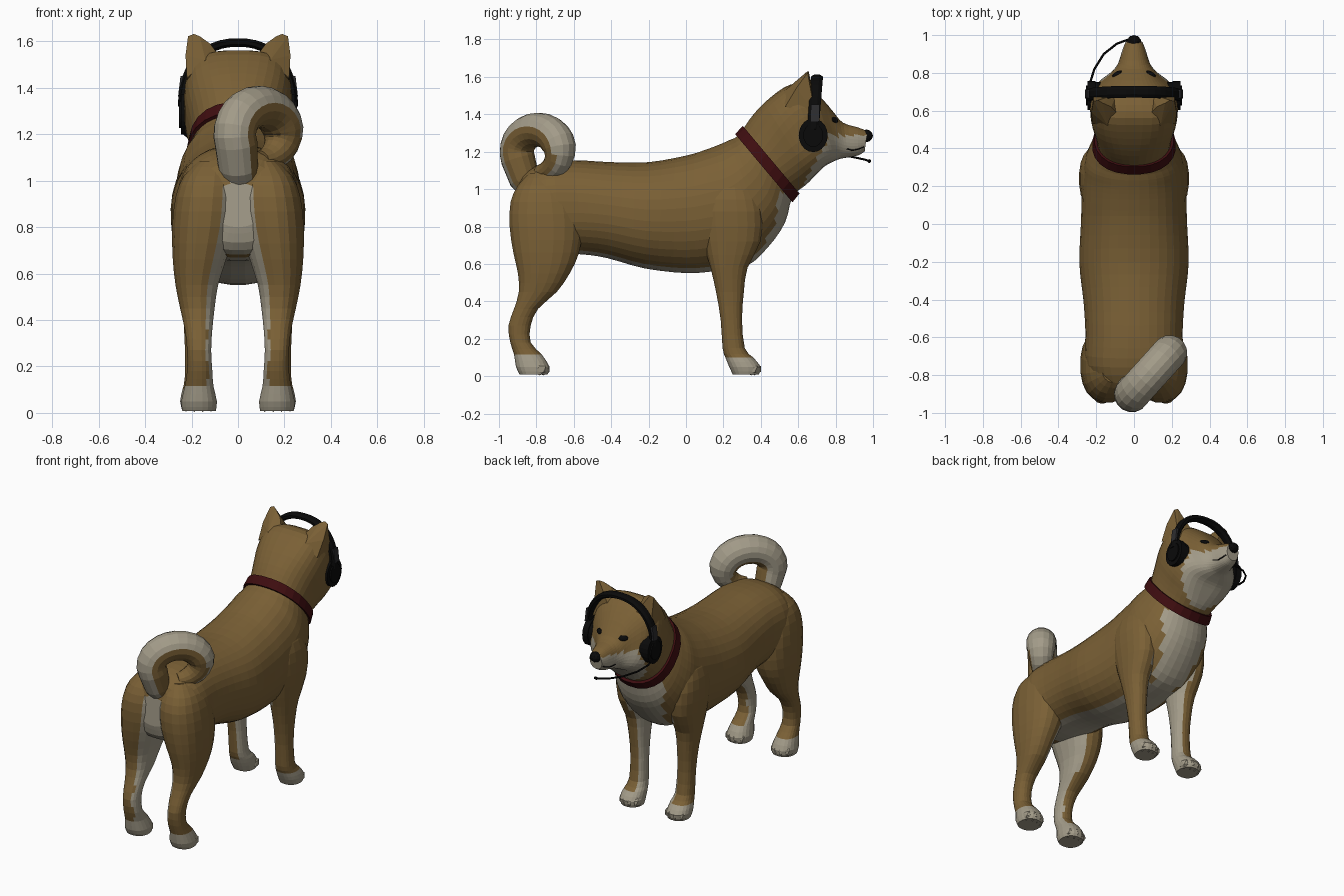
import bpy, bmesh, math
from mathutils import Vector, Matrix
from mathutils.bvhtree import BVHTree

if "Cube" in bpy.data.objects:
    bpy.data.objects.remove(bpy.data.objects["Cube"])


def material(name, rgb):
    m = bpy.data.materials.new(name)
    m.diffuse_color = (*rgb, 1)
    m.use_nodes = True
    m.node_tree.nodes["Principled BSDF"].inputs["Base Color"].default_value = m.diffuse_color
    return m


TAN = material("tan fur", (0.195, 0.117, 0.036))
CREAM = material("cream fur", (0.365, 0.33, 0.25))
RED = material("dark red", (0.048, 0.004, 0.005))
BLACK = material("black", (0.003, 0.003, 0.003))
GREY = material("dark grey", (0.025, 0.025, 0.028))


def finish(bm, name, mats, rule=None):
    """Turn a bmesh into a flat shaded object; rule(centre, normal) picks the second colour."""
    bmesh.ops.recalc_face_normals(bm, faces=bm.faces[:])
    bm.normal_update()
    if rule:
        for f in bm.faces:
            f.material_index = int(bool(rule(f.calc_center_median(), f.normal)))
    me = bpy.data.meshes.new(name)
    bm.to_mesh(me)
    bm.free()
    for m in mats:
        me.materials.append(m)
    ob = bpy.data.objects.new(name, me)
    bpy.context.collection.objects.link(ob)
    return ob


def skin(rings, name, mats, rule=None):
    """Join rings of points into a closed skin."""
    bm = bmesh.new()
    vs = [[bm.verts.new(p) for p in r] for r in rings]
    n = len(vs[0])
    for a, b in zip(vs, vs[1:]):
        for i in range(n):
            j = (i + 1) % n
            bm.faces.new((a[i], a[j], b[j], b[i]))
    bm.faces.new(vs[0])
    bm.faces.new(vs[-1])
    return finish(bm, name, mats, rule)


def refine(rows, steps):
    """Add flowing in-between rows (Catmull-Rom)."""
    out = []
    for i in range(len(rows) - 1):
        a, b, c, d = (rows[max(0, min(len(rows) - 1, i + k))] for k in (-1, 0, 1, 2))
        for s in range(steps):
            t = s / steps
            out.append([q + .5 * t * (r - p + t * (2 * p - 5 * q + 4 * r - u + t * (3 * (q - r) + u - p)))
                        for p, q, r, u in zip(a, b, c, d)])
    return out + [list(rows[-1])]


def ring(p, q, w, x=0, sides=20, n=2.3):
    """Rounded section between side-view points p and q (y, z), half width w."""
    p, q = Vector((x, *p)), Vector((x, *q))
    mid, half = (p + q) / 2, (p - q) / 2
    pts = []
    for i in range(sides):
        a = 2 * math.pi * (i + 0.5) / sides
        c, s = math.cos(a), math.sin(a)
        c = math.copysign(abs(c) ** (2 / n), c)
        s = math.copysign(abs(s) ** (2 / n), s)
        pts.append(mid + half * c + Vector((w * s, 0, 0)))
    return pts


def tube(path, radii, ref, name, mats, sides=10, rule=None):
    """Sweep an ellipse along path; radii = (along ref, across ref) per point."""
    path = [Vector(p) for p in path]
    rings = []
    for i, p in enumerate(path):
        t = (path[min(i + 1, len(path) - 1)] - path[max(i - 1, 0)]).normalized()
        b = t.cross(Vector(ref)).normalized()
        a = b.cross(t)
        ra, rb = radii[i]
        rings.append([p + a * ra * math.cos(k) + b * rb * math.sin(k)
                      for k in (2 * math.pi * (j + 0.5) / sides for j in range(sides))])
    return skin(rings, name, mats, rule)


def blob(centre, size, name, mat, rot=None, sub=2):
    bm = bmesh.new()
    m = Matrix.Translation(centre) @ (rot or Matrix()) @ Matrix.Diagonal((*size, 1))
    bmesh.ops.create_icosphere(bm, subdivisions=sub, radius=1, matrix=m)
    return finish(bm, name, [mat])


# Body, neck and head: top point y z, bottom point y z, half width, roundness
sections = [
    (-.905, .99, -.915, .80, .11, 2.2), (-.87, 1.08, -.875, .70, .20, 2.3),
    (-.76, 1.14, -.72, .66, .258, 2.4), (-.60, 1.155, -.55, .65, .258, 2.3),
    (-.40, 1.145, -.42, .63, .268, 2.2), (-.20, 1.145, -.22, .575, .29, 2.2),
    (0, 1.18, 0, .55, .282, 2.2), (.10, 1.21, .15, .56, .278, 2.2),
    (.18, 1.24, .32, .585, .272, 2.2), (.23, 1.262, .44, .69, .26, 2.2),
    (.27, 1.28, .53, .82, .23, 2.2), (.30, 1.315, .57, .96, .198, 2.2),
    (.36, 1.40, .64, 1.02, .208, 2.4), (.45, 1.49, .69, 1.07, .228, 2.8),
    (.56, 1.56, .74, 1.12, .23, 3.1), (.66, 1.54, .785, 1.145, .195, 2.9),
    (.74, 1.47, .82, 1.16, .135, 2.6), (.79, 1.41, .84, 1.165, .105, 2.5),
    (.84, 1.355, .87, 1.17, .082, 2.4), (.92, 1.33, .92, 1.18, .062, 2.3),
    (.97, 1.31, .955, 1.20, .045, 2.2)]


def body_rule(c, n):
    x, y, z = abs(c.x), c.y, c.z
    if y > .56 and z > .96 + .3 * (.60 - y):                # cheeks, muzzle and throat
        return z < min(1.05 + 1.9 * (y - .64), 1.288)
    if y > .33:                                             # chest
        return z < .985 and x < .10 + .25 * (z - .6) and (n.y > .2 or n.z < -.5)
    if y < -.76:                                            # rump stripe
        return n.y < -.3 and x < (.095 if z < .85 else .095 - .4 * (z - .85))
    return n.z < -.9 and x < .12                            # belly


body = skin([ring(r[:2], r[2:4], r[4], 0, 36, r[5]) for r in refine(sections, 3)],
            "body_and_head", [TAN, CREAM], body_rule)
bvh = BVHTree.FromPolygons([v.co for v in body.data.vertices],
                           [p.vertices[:] for p in body.data.polygons])

# Legs: height, inner x, outer x, rear y, front y
hind = [(.008, .095, .24, -.89, -.74), (.05, .09, .245, -.91, -.73), (.115, .105, .23, -.92, -.77),
        (.18, .11, .22, -.94, -.83), (.27, .115, .22, -.95, -.83), (.36, .11, .23, -.92, -.79),
        (.45, .10, .25, -.895, -.69), (.55, .085, .27, -.90, -.62), (.66, .05, .282, -.925, -.57),
        (.80, .01, .285, -.945, -.55), (.93, .0, .27, -.94, -.57), (1.02, .01, .235, -.90, -.62),
        (1.085, .04, .17, -.84, -.68)]
fore = [(.008, .105, .24, .25, .39), (.05, .10, .25, .23, .40), (.10, .105, .24, .21, .36),
        (.15, .115, .23, .195, .315), (.30, .12, .23, .185, .30), (.45, .12, .24, .16, .31),
        (.58, .11, .26, .13, .33), (.72, .10, .28, .09, .40), (.88, .10, .291, .07, .41),
        (1.0, .10, .268, .10, .37), (1.10, .10, .21, .15, .33)]
for side, s in (("right", 1), ("left", -1)):
    for leg, rows in (("hind_leg", hind), ("front_leg", fore)):
        def leg_rule(c, n, s=s, leg=leg):
            inward = -n.x * s
            if leg == "hind_leg":
                if c.z > .58:
                    return (inward > .4 and c.z < .9) or (c.z < 1 and abs(c.x) < .1 - .3 * max(0, c.z - .8))
                return c.z < .125 or inward > .6
            return c.z < .09 or (inward > .35 and c.z < .75)
        skin([ring((b, z), (f, z), (o - i) / 2, s * (i + o) / 2, 20, 2.3)
              for z, i, o, b, f in refine(rows, 2)], f"{side}_{leg}", [TAN, CREAM], leg_rule)
        for k in range(4):                                  # toes
            dx = (k - 1.5) * .036
            blob((s * .17 + dx, rows[1][4] - .025 - abs(k - 1.5) * .018, .038), (.021, .04, .034),
                 f"{side}_{leg}_toe_{k + 1}", CREAM, sub=1)

    # Ear: hull of a few points
    bm = bmesh.new()
    for x, y, z in [(.075, .57, 1.53), (.22, .53, 1.44), (.215, .69, 1.40), (.09, .69, 1.48),
                    (.14, .52, 1.52), (.226, .59, 1.54), (.12, .62, 1.59),
                    (.165, .64, 1.622), (.19, .655, 1.632), (.215, .65, 1.622)]:
        bm.verts.new((s * x, y, z))
    bmesh.ops.convex_hull(bm, input=bm.verts[:])
    finish(bm, f"{side}_ear", [TAN])

    # Eye set on the head surface
    hit, nrm, _, _ = bvh.ray_cast(Vector((s * .09, 1.5, 1.37)), Vector((0, -1, 0)))
    rot = nrm.to_track_quat('Z', 'Y').to_matrix().to_4x4()
    blob(hit, (.03, .018, .008), f"{side}_eye", BLACK, rot)

    # Mouth line following the muzzle
    pts = []
    for y, z in ((.86, 1.215), (.89, 1.207), (.92, 1.213), (.95, 1.225)):
        h = bvh.ray_cast(Vector((s * .4, y, z)), Vector((-s, 0, 0)))[0]
        if h:
            pts.append(h)
    if len(pts) > 1:
        tube(pts, [(.004, .004)] * len(pts), (0, 0, 1), f"{side}_mouth_line", [BLACK], 6)

    # Headset ear cup: cushion, shell and slider, as cylinders and a box
    for part, x, dep, r in (("cushion", .197, .04, .084), ("cup", .225, .04, .09), ("cap", .247, .014, .062)):
        bm = bmesh.new()
        m = (Matrix.Translation((s * x, .68, 1.288)) @ Matrix.Diagonal((1, .86, 1, 1))
             @ Matrix.Rotation(math.pi / 2, 4, 'Y'))
        bmesh.ops.create_cone(bm, cap_ends=True, segments=20, radius1=r, radius2=r, depth=dep, matrix=m)
        finish(bm, f"{side}_headset_{part}", [BLACK])
    bm = bmesh.new()
    bmesh.ops.create_cube(bm, size=1, matrix=Matrix.Translation((s * .238, .69, 1.405))
                          @ Matrix.Rotation(-s * .12, 4, 'Y') @ Matrix.Diagonal((.03, .046, .09, 1)))
    finish(bm, f"{side}_headset_slider", [GREY])

# Nose
blob((0, .965, 1.285), (.038, .035, .034), "nose", BLACK)

# Headband arch
arch = []
for i in range(25):
    a = math.pi * i / 24
    c, k = math.cos(a), math.sin(a)
    arch.append((.24 * math.copysign(abs(c) ** .88, c), .68 + .02 * k, 1.32 + .275 * k ** .88))
tube(arch, [(.034, .02)] * 25, (0, 1, 0), "headset_band", [BLACK], 8)

# Microphone boom and tip
boom = [(-.24, .69, 1.23), (-.235, .74, 1.205), (-.21, .82, 1.185), (-.16, .90, 1.17),
        (-.09, .955, 1.158), (-.02, .98, 1.15)]
tube(boom, [(.006, .006)] * 6, (0, 0, 1), "microphone_boom", [BLACK], 6)
blob((-.015, .98, 1.15), (.018, .011, .011), "microphone_tip", BLACK, sub=1)

# Collar
skin([ring(p, q, w, 0, 24, 2.25) for p, q, w in (
    ((.262, 1.295), (.570, .928), .222), ((.302, 1.34), (.608, .975), .212))], "collar", [RED])

# Curled tail in a slanting upright plane; its outer side is cream
centre = Vector((.09, -.79, 1.20))
along = Vector((.67, .74, 0)).normalized()
across = along.cross(Vector((0, 0, 1)))
path, radii = [Vector((.01, -.80, .98)), Vector((.0, -.865, 1.06))], [(.08, .075), (.088, .082)]
for i in range(19):
    t = i / 18
    a = math.radians(200 - 285 * t)
    path.append(centre + along * .155 * math.cos(a) + Vector((0, 0, .118 * math.sin(a))))
    r = .094 if t < .65 else .094 - .13 * (t - .65)
    radii.append((r, r * .97))


def tail_rule(c, n):
    out = c - centre
    return out.length > .1 and n.dot(out.normalized()) - .35 * n.dot(across) > .38


tube(path, radii, across, "tail", [TAN, CREAM], 16, tail_rule)
